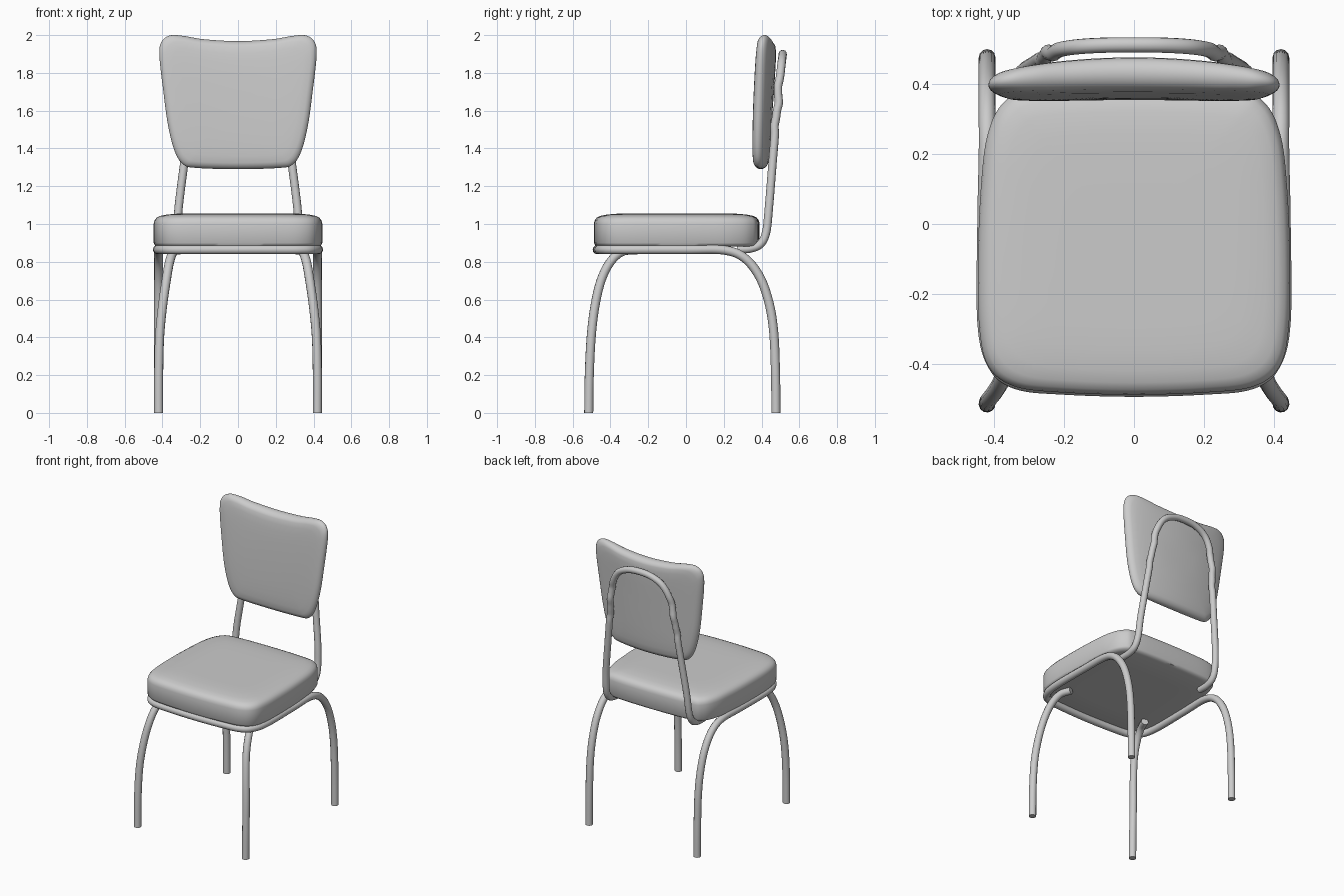
import bpy, bmesh
from math import sin, cos, pi, exp
from mathutils import Vector

cube = bpy.data.objects.get("Cube")
if cube:
    bpy.data.objects.remove(cube, do_unlink=True)

grey = bpy.data.materials.new("light grey")
grey.use_nodes = True
COLOR = (0.6, 0.6, 0.6, 1)
grey.diffuse_color = COLOR
grey.node_tree.nodes["Principled BSDF"].inputs["Base Color"].default_value = COLOR


def spline(points, steps=8, closed=False):
    """Smooth path through the given points."""
    p = [Vector(q) for q in points]
    n = len(p)
    p = [p[-1]] + p + p[:2] if closed else [2 * p[0] - p[1]] + p + [2 * p[-1] - p[-2]]
    path = []
    for i in range(n if closed else n - 1):
        a, b, c, d = p[i:i + 4]
        for k in range(steps):
            t = k / steps
            path.append(0.5 * (2 * b + (c - a) * t + (2 * a - 5 * b + 4 * c - d) * t ** 2
                               + (3 * b - a - 3 * c + d) * t ** 3))
    return path if closed else path + [p[-2]]


def mirrored(half):
    """Left half of a path, followed by its mirror image."""
    other = [(-q[0], *q[1:]) for q in reversed(half) if abs(q[0]) > 1e-5]
    return list(half) + other


def add_object(name, mesh):
    obj = bpy.data.objects.new(name, mesh)
    bpy.context.collection.objects.link(obj)
    mesh.materials.clear()
    mesh.materials.append(grey)
    bpy.ops.object.select_all(action='DESELECT')
    obj.select_set(True)
    bpy.context.view_layer.objects.active = obj
    bpy.ops.object.shade_smooth_by_angle(angle=pi / 4)
    return obj


def tube(name, path, radius):
    curve = bpy.data.curves.new(name + " path", 'CURVE')
    curve.dimensions = '3D'
    curve.bevel_depth = radius
    curve.bevel_resolution = 4
    curve.use_fill_caps = True
    line = curve.splines.new('POLY')
    line.points.add(len(path) - 1)
    for point, co in zip(line.points, path):
        point.co = (*co, 1)
    temp = bpy.data.objects.new(name + " path", curve)
    mesh = bpy.data.meshes.new_from_object(temp)
    mesh.name = name
    bpy.data.objects.remove(temp)
    return add_object(name, mesh)


def cushion(name, outline, centre, rings, place):
    """Loft scaled copies of an outline; place() maps (u, v, level) to space."""
    bm = bmesh.new()
    half = [max(abs(q[i] - centre[i]) for q in outline) for i in (0, 1)]
    loops = []
    for inset, level in rings:
        s = [1 - inset / h for h in half]
        loops.append([bm.verts.new(place(centre[0] + (q[0] - centre[0]) * s[0],
                                         centre[1] + (q[1] - centre[1]) * s[1], level))
                      for q in outline])
    n = len(outline)
    for a, b in zip(loops, loops[1:]):
        for i in range(n):
            j = (i + 1) % n
            bm.faces.new((a[i], a[j], b[j], b[i]))
    for loop in (loops[0], loops[-1]):
        bm.faces.new(loop)
    bmesh.ops.recalc_face_normals(bm, faces=bm.faces)
    mesh = bpy.data.meshes.new(name)
    bm.to_mesh(mesh)
    bm.free()
    return add_object(name, mesh)


# Seat cushion: flat underside, upright sides, softly rolled top edge
seat_half = [(0, -0.488), (0.2, -0.482), (0.34, -0.465), (0.415, -0.41), (0.442, -0.3),
             (0.446, -0.1), (0.438, 0.1), (0.42, 0.25), (0.375, 0.345), (0.29, 0.38), (0, 0.39)]
seat_outline = spline(mirrored(seat_half)[:-1] + [(-0.2, -0.482)], 6, True)
seat_rings = [(0.2, 0.88), (0.03, 0.88), (0.008, 0.886), (0, 0.9), (0, 1.0), (0.004, 1.018),
              (0.015, 1.033), (0.035, 1.043), (0.07, 1.05), (0.13, 1.055), (0.2, 1.056), (0.3, 1.056)]
cushion("seat_cushion", seat_outline, (0, -0.05), seat_rings, lambda x, y, z: (x, y, z))

# Backrest cushion: flared shield with a dipped top, bulging towards the rear
back_half = [(0, 1.968), (0.18, 1.978), (0.29, 1.996), (0.36, 1.998), (0.405, 1.965),
             (0.416, 1.89), (0.395, 1.7), (0.37, 1.52), (0.335, 1.385), (0.29, 1.315),
             (0.22, 1.297), (0, 1.29)]
back_outline = spline(mirrored(back_half)[:-1] + [(-0.18, 1.978)], 6, True)
back_rings = [(0.3, -1), (0.2, -1), (0.12, -0.99), (0.07, -0.95)]
back_rings += [(0.045 * (1 - cos(a * pi / 12)), 0.9 * sin(a * pi / 12)) for a in range(-5, 6)]
back_rings += [(0.07, 0.95), (0.12, 0.99), (0.2, 1), (0.3, 1)]


def place_back(x, z, level):
    rise = (z - 1.3) / 0.7
    front = 0.343 + 0.03 * rise ** 2 + 0.01 * (1 - (x / 0.42) ** 2)
    rear = 0.44 + 0.045 * rise - 0.05 * (x / 0.42) ** 2
    return (x, front + (rear - front) * (level + 1) / 2, z)


cushion("backrest_cushion", back_outline, (0, 1.645), back_rings, place_back)

# Seat rail running round the front and sweeping down into the rear legs
rail_half = [(0.42, 0.476, 0), (0.42, 0.474, 0.2), (0.42, 0.465, 0.42), (0.42, 0.44, 0.58),
             (0.42, 0.39, 0.72), (0.42, 0.31, 0.82), (0.42, 0.2, 0.862), (0.424, 0, 0.864),
             (0.424, -0.28, 0.864), (0.395, -0.4, 0.864), (0.33, -0.45, 0.864),
             (0.2, -0.464, 0.864), (0, -0.47, 0.864)]
tube("seat_rail_and_rear_legs", spline(mirrored(rail_half)), 0.024)

# Front legs bending in under the seat
front_leg = [(0.42, -0.515, 0), (0.42, -0.512, 0.2), (0.415, -0.502, 0.4), (0.4, -0.483, 0.56),
             (0.38, -0.45, 0.7), (0.362, -0.4, 0.8), (0.34, -0.335, 0.855), (0.31, -0.26, 0.862)]
for side, label in ((1, "left"), (-1, "right")):
    tube("front_leg_" + label, spline([(side * x, y, z) for x, y, z in front_leg]), 0.024)

# Backrest hoop, with small kinks where it meets the cushion
hoop_half = [(0.325, 0.27, 0.866), (0.325, 0.34, 0.87), (0.325, 0.395, 0.895), (0.322, 0.425, 0.96),
             (0.313, 0.44, 1.1), (0.285, 0.458, 1.32), (0.262, 0.473, 1.5), (0.242, 0.485, 1.66),
             (0.218, 0.497, 1.77), (0.168, 0.506, 1.85), (0.09, 0.511, 1.89), (0, 0.512, 1.9)]
hoop = spline(mirrored(hoop_half), 10)
for co in hoop:
    for z, amount in ((1.52, -0.006), (1.64, 0.008), (1.73, -0.005)):
        co.y += amount * exp(-((co.z - z) / 0.03) ** 2)
tube("backrest_hoop", hoop, 0.022)
